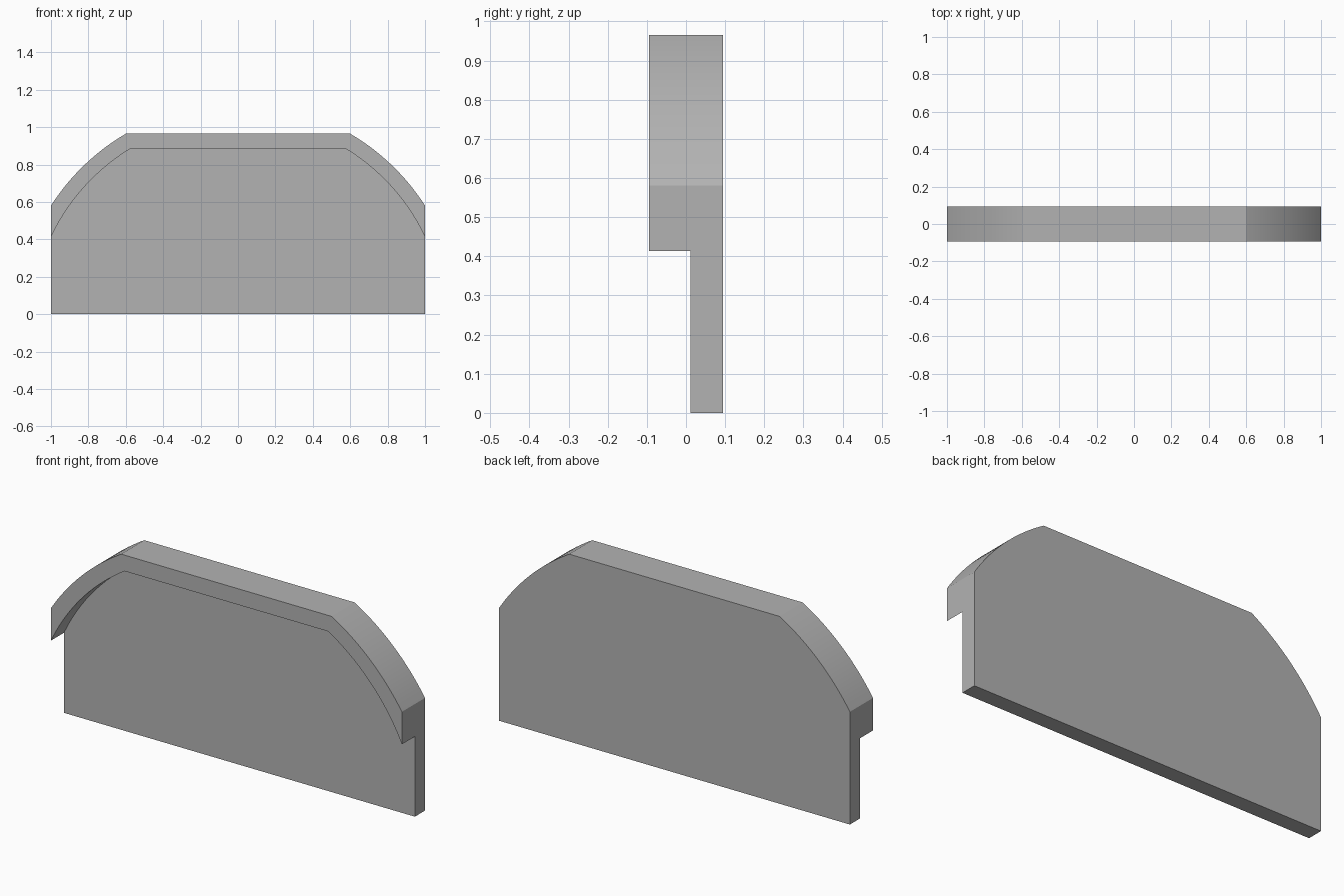
import bpy
import bmesh
from math import asin, sin, cos, radians

cube = bpy.data.objects.get("Cube")
if cube:
    bpy.data.objects.remove(cube, do_unlink=True)

ARC_CENTRE_Z = -0.059
HALF_DEPTH = 0.094
PANEL_FRONT = 0.012

grey = bpy.data.materials.new("plain grey")
grey.use_nodes = True
colour = (0.45, 0.45, 0.45, 1)
grey.diffuse_color = colour
grey.node_tree.nodes["Principled BSDF"].inputs["Base Color"].default_value = colour


def arched_outline(radius, corner_x, half_width, bottom, steps=16):
    """Flat-topped arch: straight sides, curved shoulders and a level top."""
    start, end = asin(half_width / radius), asin(corner_x / radius)
    angles = [start + (end - start) * i / steps for i in range(steps + 1)]
    right = [(radius * sin(a), ARC_CENTRE_Z + radius * cos(a)) for a in angles]
    right.insert(0, (half_width, bottom))
    return right + [(-x, z) for x, z in reversed(right)]


def prism(name, outline, y_front, y_back):
    """Extrude an outline in the xz plane along y."""
    bm = bmesh.new()
    face = bm.faces.new([bm.verts.new((x, y_front, z)) for x, z in outline])
    new = bmesh.ops.extrude_face_region(bm, geom=[face])["geom"]
    bmesh.ops.translate(bm, vec=(0, y_back - y_front, 0),
                        verts=[v for v in new if isinstance(v, bmesh.types.BMVert)])
    bmesh.ops.recalc_face_normals(bm, faces=bm.faces)
    mesh = bpy.data.meshes.new(name)
    bm.to_mesh(mesh)
    bm.free()
    mesh.materials.append(grey)
    obj = bpy.data.objects.new(name, mesh)
    bpy.context.collection.objects.link(obj)
    return obj


# Full-depth arched block
panel = prism("arched_panel", arched_outline(1.187, 0.6, 1.0, 0.0),
              -HALF_DEPTH, HALF_DEPTH)

# Recess below the overhanging rim
cutter = prism("recess_cutter", arched_outline(1.106, 0.58, 1.03, -0.1),
               -HALF_DEPTH - 0.1, PANEL_FRONT)
cutter.hide_render = True

recess = panel.modifiers.new("recess", 'BOOLEAN')
recess.operation = 'DIFFERENCE'
recess.solver = 'EXACT'
recess.object = cutter

bpy.ops.object.select_all(action='DESELECT')
panel.select_set(True)
bpy.context.view_layer.objects.active = panel
bpy.ops.object.modifier_apply(modifier=recess.name)
bpy.data.objects.remove(cutter, do_unlink=True)

# Smooth shoulders with crisp edges
bpy.ops.object.shade_smooth_by_angle(angle=radians(20))
